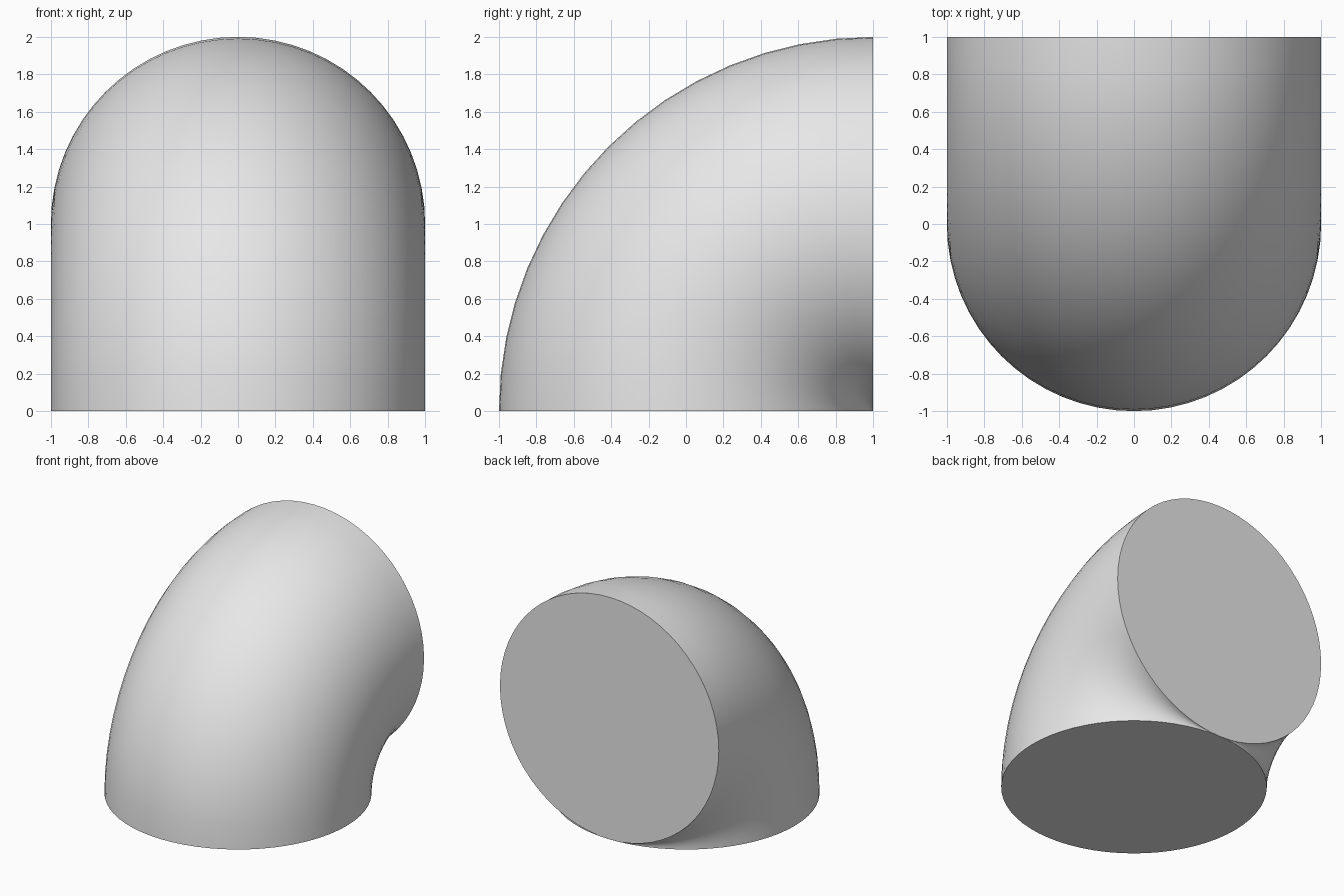
import bpy, bmesh, math

old = bpy.data.objects.get("Cube")
if old:
    bpy.data.objects.remove(old, do_unlink=True)

SIDES = 64       # sides of the round section
BEND_STEPS = 16  # rings along the bend

# Plain grey material
grey = bpy.data.materials.new("light_grey")
grey.use_nodes = True
colour = (0.8, 0.8, 0.8, 1)
grey.diffuse_color = colour
grey.node_tree.nodes["Principled BSDF"].inputs["Base Color"].default_value = colour

# Round section on the ground, swept a quarter turn about its rear edge
bm = bmesh.new()
bmesh.ops.create_circle(bm, cap_ends=False, segments=SIDES, radius=1)
bmesh.ops.spin(bm, geom=bm.verts[:] + bm.edges[:], cent=(0, 1, 0), axis=(1, 0, 0),
               angle=-math.pi / 2, steps=BEND_STEPS, use_duplicate=False)

# Flat discs close the bottom and back ends
rims = [e for e in bm.edges if e.is_boundary]
bmesh.ops.holes_fill(bm, edges=rims, sides=0)

# Join the points that meet on the bend axis
bmesh.ops.remove_doubles(bm, verts=bm.verts[:], dist=0.0001)
bmesh.ops.recalc_face_normals(bm, faces=bm.faces[:])

mesh = bpy.data.meshes.new("elbow_bend")
bm.to_mesh(mesh)
bm.free()
mesh.materials.append(grey)

elbow = bpy.data.objects.new("elbow_bend", mesh)
bpy.context.collection.objects.link(elbow)
bpy.ops.object.select_all(action='DESELECT')
elbow.select_set(True)
bpy.context.view_layer.objects.active = elbow
bpy.ops.object.shade_smooth_by_angle(angle=math.radians(35))
